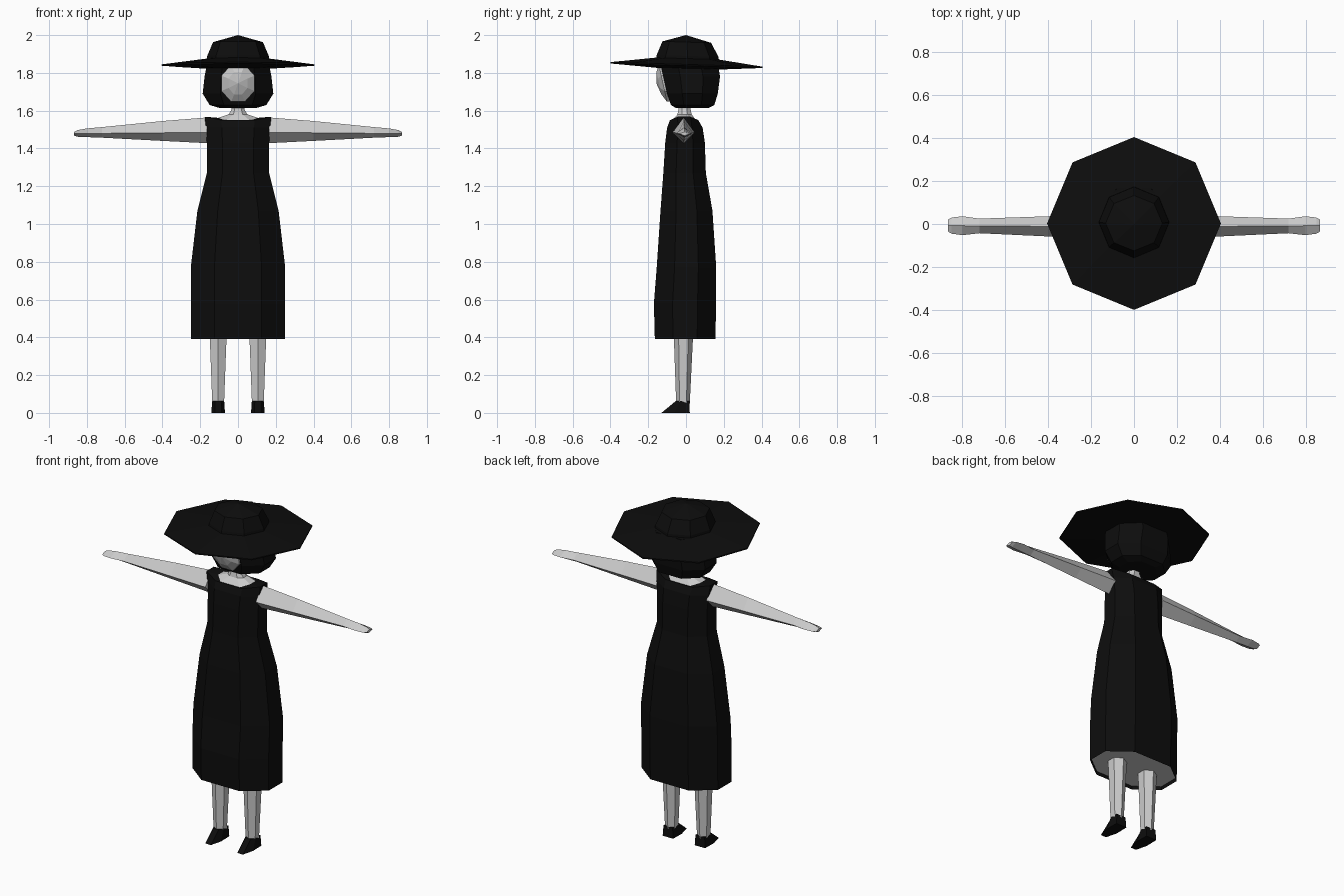
import bpy, bmesh, math

if "Cube" in bpy.data.objects:
    bpy.data.objects.remove(bpy.data.objects["Cube"])


def material(name, c):
    m = bpy.data.materials.new(name)
    m.diffuse_color = (c, c, c, 1)
    m.use_nodes = True
    m.node_tree.nodes["Principled BSDF"].inputs["Base Color"].default_value = m.diffuse_color
    return m


SKIN = material("pale grey", 0.6)
BLACK = material("black", 0.004)


def loft(name, rings, mat, start=True, end=True):
    """Skin a list of equal-length point rings; a single-point ring becomes a tip."""
    bm = bmesh.new()
    vs = [[bm.verts.new(p) for p in r] for r in rings]
    for a, b in zip(vs, vs[1:]):
        n = max(len(a), len(b))
        for i in range(n):
            j = (i + 1) % n
            if len(b) == 1:
                bm.faces.new((a[i], a[j], b[0]))
            elif len(a) == 1:
                bm.faces.new((a[0], b[j], b[i]))
            else:
                bm.faces.new((a[i], a[j], b[j], b[i]))
    if start and len(vs[0]) > 2:
        bm.faces.new(vs[0][::-1])
    if end and len(vs[-1]) > 2:
        bm.faces.new(vs[-1])
    bmesh.ops.recalc_face_normals(bm, faces=bm.faces)
    me = bpy.data.meshes.new(name)
    bm.to_mesh(me)
    bm.free()
    me.materials.append(mat)
    ob = bpy.data.objects.new(name, me)
    bpy.context.collection.objects.link(ob)
    return ob


def oval(n, rx, y0, y1, z, tilt=0.0, cx=0.0, turn=0.0):
    """Polygon ring between y0 and y1; tilt lowers the back."""
    c, h = (y0 + y1) / 2, (y1 - y0) / 2
    pts = []
    for i in range(n):
        a = math.tau * i / n + turn
        y = c + h * math.sin(a)
        pts.append((cx + rx * math.cos(a), y, z - tilt * y))
    return pts


def chamfered(rx, y0, y1, z_side, z_front=None, fx=0.5, fy=0.4):
    """Eight-sided ring with flat front, back and sides."""
    zf = z_side if z_front is None else z_front
    c, h = (y0 + y1) / 2, (y1 - y0) / 2
    shape = [(1, -fy), (1, fy), (fx, 1), (-fx, 1),
             (-1, fy), (-1, -fy), (-fx, -1), (fx, -1)]
    return [(rx * u, c + h * v, zf if abs(v) == 1 else z_side) for u, v in shape]


# Dress, from hem to neckline
hem = chamfered(0.25, -0.165, 0.155, 0.39)
neckline = chamfered(0.105, -0.075, 0.055, 1.562, 1.547, 0.6)
loft("dress", [
    hem,
    chamfered(0.25, -0.17, 0.16, 0.58),
    chamfered(0.25, -0.155, 0.16, 0.77),
    chamfered(0.215, -0.135, 0.14, 1.07),
    chamfered(0.165, -0.12, 0.105, 1.27),
    chamfered(0.165, -0.11, 0.10, 1.43),
    chamfered(0.17, -0.10, 0.088, 1.51),
    chamfered(0.176, -0.085, 0.065, 1.568, 1.55, 0.5, 0.45),
    neckline], BLACK, False, False)
loft("dress_underside", [[(x * 0.99, y * 0.99, 0.41) for x, y, z in hem]], SKIN, True, False)

# Collar and neck
loft("neck", [
    neckline,
    chamfered(0.05, -0.045, 0.03, 1.58),
    chamfered(0.035, -0.04, 0.025, 1.605),
    chamfered(0.035, -0.04, 0.025, 1.66)], SKIN)


def arm_ring(x, y0, y1, z0, zm, z1):
    c = (y0 + y1) / 2
    return [(x, c, z1), (x, y0, zm), (x, c, z0), (x, y1, zm)]


for side, s in (("right", 1), ("left", -1)):
    # Arm with diamond section
    loft(side + "_arm", [
        arm_ring(s * 0.165, -0.07, 0.045, 1.428, 1.485, 1.564),
        arm_ring(s * 0.40, -0.058, 0.036, 1.44, 1.483, 1.545),
        arm_ring(s * 0.72, -0.043, 0.025, 1.457, 1.48, 1.513),
        arm_ring(s * 0.80, -0.052, 0.036, 1.46, 1.48, 1.506),
        arm_ring(s * 0.85, -0.045, 0.03, 1.462, 1.478, 1.497),
        arm_ring(s * 0.867, -0.035, 0.02, 1.468, 1.478, 1.488)], SKIN)

    # Leg with six sides, front edge forward
    cx = s * 0.105
    loft(side + "_leg", [
        oval(6, 0.036, -0.052, 0.02, 0.05, cx=cx, turn=math.pi / 6),
        oval(6, 0.052, -0.065, 0.038, 0.42, cx=cx, turn=math.pi / 6)], SKIN)

    # Pointed shoe
    sole = [(-0.034, 0.02), (0.034, 0.02), (0.036, -0.06), (0.018, -0.13),
            (-0.018, -0.13), (-0.036, -0.06)]
    top = [(-0.03, 0.018), (0.03, 0.018), (0.032, -0.03), (0.016, -0.055),
           (-0.016, -0.055), (-0.032, -0.03)]
    loft(side + "_shoe", [[(cx + x, y, 0) for x, y in sole],
                          [(cx + x, y, 0.062) for x, y in top]], BLACK)

# Bobbed hair
loft("hair", [
    chamfered(0.10, -0.055, 0.12, 1.615),
    chamfered(0.15, -0.08, 0.15, 1.63),
    chamfered(0.187, -0.10, 0.168, 1.69),
    chamfered(0.177, -0.12, 0.18, 1.78),
    chamfered(0.16, -0.14, 0.165, 1.87)], BLACK)


# Face: shallow faceted dome set into the hair
def face_ring(rx, rz, y, slope, cz=1.745):
    pts = []
    for i in range(8):
        a = math.tau * (i + 0.5) / 8
        dz = rz * math.sin(a) * 1.08
        pts.append((rx * math.cos(a) * 1.08, y - slope * dz, cz + dz))
    return pts


loft("face", [
    face_ring(0.088, 0.098, -0.04, 0.2),
    face_ring(0.088, 0.098, -0.122, 0.22),
    face_ring(0.05, 0.06, -0.143, 0.22),
    [(0, -0.157, 1.745)]], SKIN)

# Wide-brimmed hat, slightly lower at the back
loft("hat_brim", [
    oval(8, 0.15, -0.15, 0.16, 1.822, 0.03),
    oval(8, 0.405, -0.4, 0.405, 1.838, 0.03),
    oval(8, 0.405, -0.4, 0.405, 1.845, 0.03),
    oval(8, 0.165, -0.16, 0.172, 1.876, 0.03)], BLACK)
loft("hat_crown", [
    oval(8, 0.165, -0.16, 0.175, 1.865, 0.03),
    oval(8, 0.163, -0.155, 0.172, 1.89, 0.03),
    oval(8, 0.132, -0.125, 0.133, 1.963, 0.03),
    [(0, 0, 2.0)]], BLACK)
